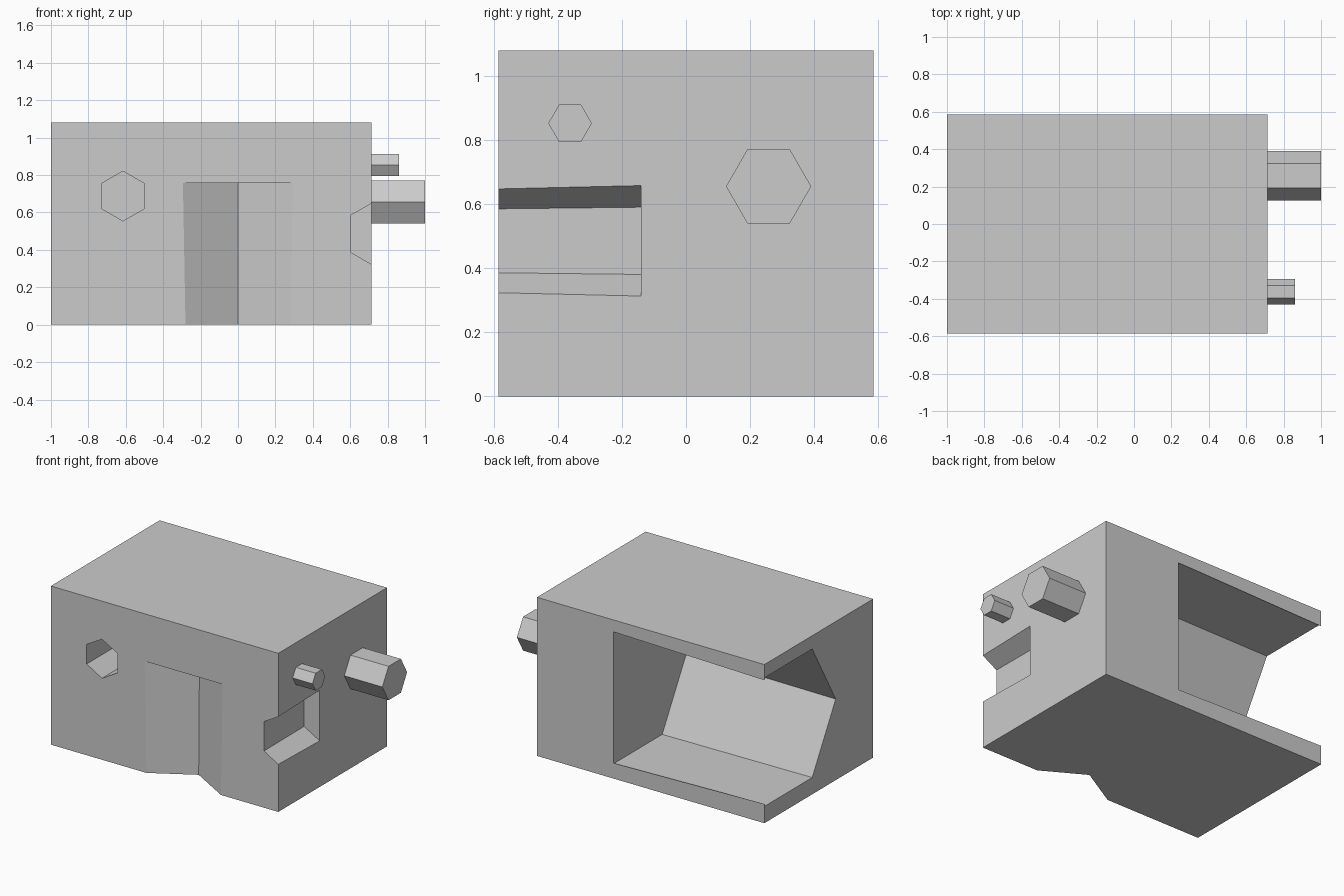
import bpy, bmesh, math

if "Cube" in bpy.data.objects:
    bpy.data.objects.remove(bpy.data.objects["Cube"], do_unlink=True)

# Single plain grey finish
grey = bpy.data.materials.new("plain grey")
grey.use_nodes = True
color = (0.6, 0.6, 0.6, 1)
grey.diffuse_color = color
grey.node_tree.nodes["Principled BSDF"].inputs["Base Color"].default_value = color


def add_object(name, bm):
    bmesh.ops.recalc_face_normals(bm, faces=bm.faces)
    mesh = bpy.data.meshes.new(name)
    bm.to_mesh(mesh)
    bm.free()
    mesh.materials.append(grey)
    obj = bpy.data.objects.new(name, mesh)
    bpy.context.collection.objects.link(obj)
    return obj


def hex_prism(name, axis, span, center, radii, turn=0):
    """Six-sided prism along an axis; radii may differ for a slight taper."""
    bm = bmesh.new()
    rings = []
    for along, r in zip(span, radii):
        ring = []
        for i in range(6):
            a = math.radians(turn + i * 60)
            p = [center[0] + r * math.cos(a), center[1] + r * math.sin(a)]
            p.insert("xyz".index(axis), along)
            ring.append(bm.verts.new(p))
        rings.append(ring)
    lo, hi = rings
    bm.faces.new(lo)
    bm.faces.new(hi)
    for i in range(6):
        j = (i + 1) % 6
        bm.faces.new((lo[i], lo[j], hi[j], hi[i]))
    return add_object(name, bm)


# Block body
bm = bmesh.new()
bmesh.ops.create_cube(bm, size=1)
for v in bm.verts:
    v.co.x = 0.713 if v.co.x > 0 else -1
    v.co.y *= 1.17
    v.co.z = 1.08 if v.co.z > 0 else 0
body = add_object("block_body", bm)

# Hexagonal recesses: back cavity, corner slot, front socket, front groove
cutters = [
    hex_prism("cavity_cutter", "x", (-1.1, 0.135), (0.323, 0.552), (0.504, 0.52)),
    hex_prism("corner_slot_cutter", "y", (-0.7, -0.14), (0.778, 0.486), (0.197, 0.21), 30),
    hex_prism("socket_cutter", "y", (-0.7, -0.25), (-0.615, 0.688), (0.133, 0.133), 30),
    hex_prism("groove_cutter", "z", (-0.1, 0.757), (0, -0.763), (0.339, 0.348), 30),
]
bpy.context.view_layer.objects.active = body
for cutter in cutters:
    cutter.hide_render = True
    mod = body.modifiers.new(cutter.name, "BOOLEAN")
    mod.operation = "DIFFERENCE"
    mod.solver = "EXACT"
    mod.object = cutter
    bpy.ops.object.modifier_apply(modifier=mod.name)
    bpy.data.objects.remove(cutter, do_unlink=True)

# Pegs on the left side
hex_prism("large_peg", "x", (0.69, 1.0), (0.258, 0.656), (0.133, 0.133))
hex_prism("small_peg", "x", (0.69, 0.862), (-0.362, 0.853), (0.068, 0.068))
